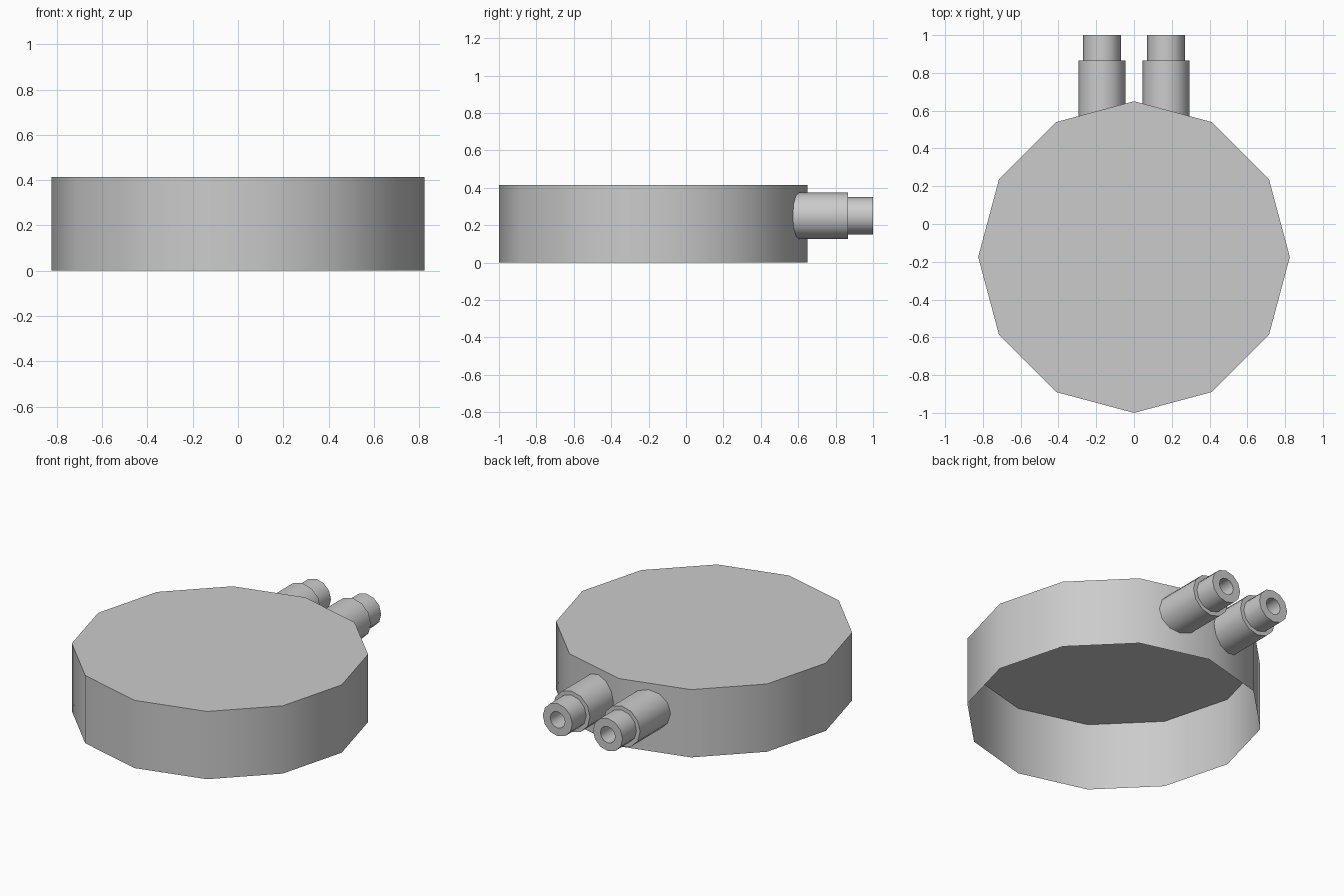
import bpy, bmesh
from math import pi, sin, cos, radians

if "Cube" in bpy.data.objects:
    bpy.data.objects.remove(bpy.data.objects["Cube"])

SIDES = 12


def lathe(name, profile, place):
    """Revolve (radius, height) points; place(a, b, h) maps them into space."""
    bm = bmesh.new()
    rings = []
    for r, h in profile:
        if r == 0:
            rings.append([bm.verts.new(place(0, 0, h))])
        else:
            rings.append([bm.verts.new(place(r * cos(2 * pi * i / SIDES),
                                             r * sin(2 * pi * i / SIDES), h))
                          for i in range(SIDES)])
    for lo, hi in zip(rings, rings[1:]):
        if len(hi) == 1:
            bm.faces.new(lo)  # flat cap
            continue
        for i in range(SIDES):
            j = (i + 1) % SIDES
            bm.faces.new((lo[i], lo[j], hi[j], hi[i]))
    for v in [v for v in bm.verts if not v.link_faces]:
        bm.verts.remove(v)
    bmesh.ops.recalc_face_normals(bm, faces=bm.faces)
    mesh = bpy.data.meshes.new(name)
    bm.to_mesh(mesh)
    bm.free()
    ob = bpy.data.objects.new(name, mesh)
    bpy.context.collection.objects.link(ob)
    bpy.ops.object.select_all(action='DESELECT')
    ob.select_set(True)
    bpy.context.view_layer.objects.active = ob
    bpy.ops.object.shade_smooth_by_angle(angle=radians(40))
    return ob


# Thin drum: closed on top, open underneath
lathe("drum_shell", [(0.825, 0), (0.825, 0.415), (0, 0.415)],
      lambda a, b, h: (a, b - 0.175, h))

# Two stepped, hollow pipes leaving the back wall
pipe = [(0.05, 0.55), (0.125, 0.55), (0.125, 0.865), (0.1, 0.865),
        (0.1, 1.0), (0.05, 1.0), (0.05, 0.56)]
for side, x in (("left", -0.17), ("right", 0.17)):
    lathe("pipe_" + side, pipe, lambda a, b, h, x=x: (x + a, h, 0.25 + b))
